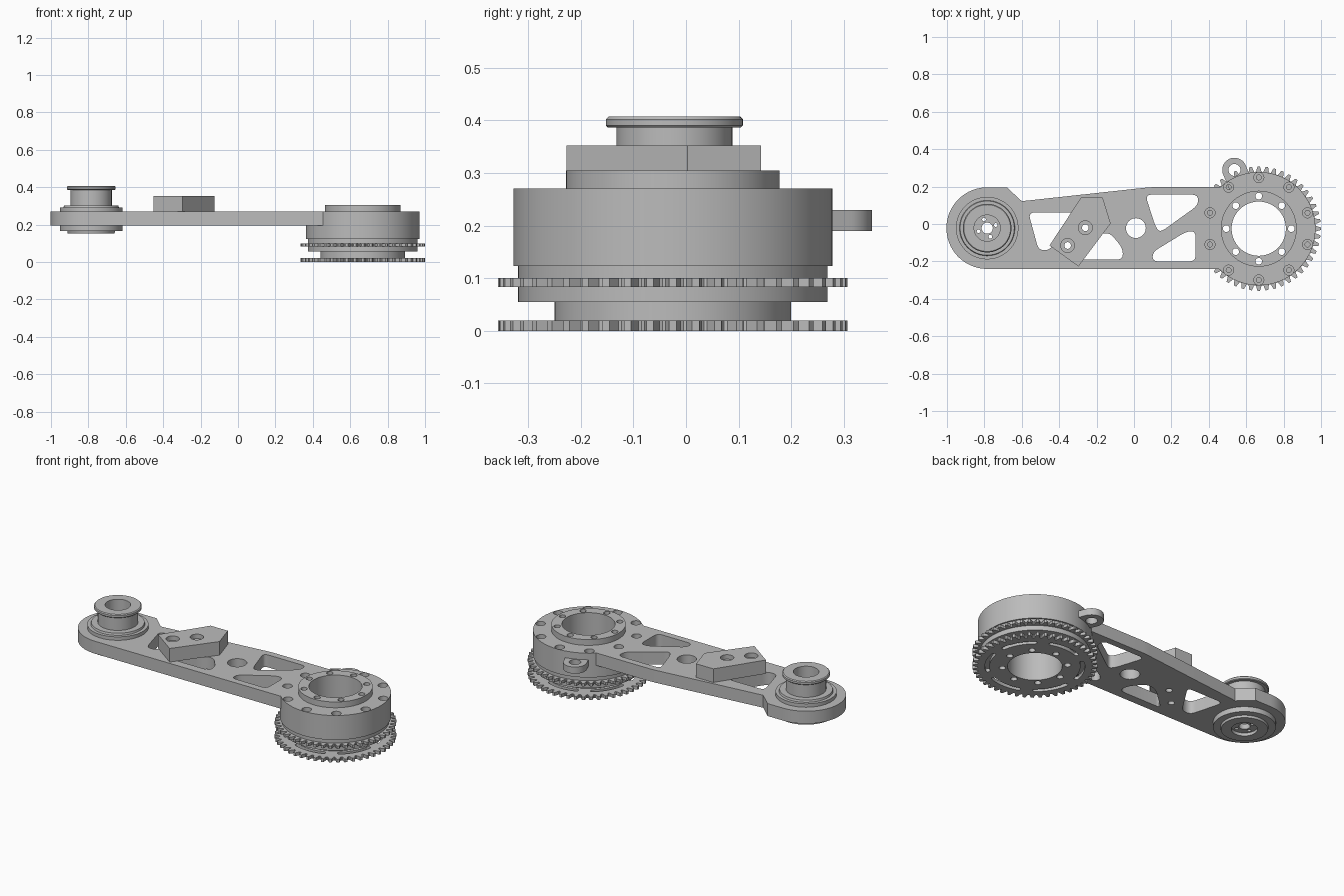
import bpy, bmesh, math
from mathutils import Vector

if "Cube" in bpy.data.objects:
    bpy.data.objects.remove(bpy.data.objects["Cube"])

HUB = (0.667, -0.025)      # axis of the large sprocket hub
PIV = (-0.785, -0.022)     # axis of the small pivot bearing

metal = bpy.data.materials.new("grey_metal")
metal.diffuse_color = (0.5, 0.5, 0.5, 1)
metal.use_nodes = True
metal.node_tree.nodes["Principled BSDF"].inputs["Base Color"].default_value = metal.diffuse_color


def finish(name, mesh):
    """Clean a mesh, link it and shade it smooth with sharp edges."""
    bm = bmesh.new()
    bm.from_mesh(mesh)
    bmesh.ops.remove_doubles(bm, verts=bm.verts, dist=1e-5)
    bmesh.ops.recalc_face_normals(bm, faces=bm.faces)
    bm.to_mesh(mesh)
    bm.free()
    mesh.materials.clear()
    mesh.materials.append(metal)
    ob = bpy.data.objects.new(name, mesh)
    bpy.context.collection.objects.link(ob)
    bpy.ops.object.select_all(action='DESELECT')
    ob.select_set(True)
    bpy.context.view_layer.objects.active = ob
    bpy.ops.object.shade_smooth_by_angle(angle=math.radians(30))
    return ob


def plate(name, loops, z0, z1):
    """Extrude an outline (first loop) with holes (other loops) from z0 to z1."""
    cu = bpy.data.curves.new(name + "_profile", 'CURVE')
    cu.dimensions = '2D'
    cu.fill_mode = 'BOTH'
    cu.extrude = (z1 - z0) / 2
    for loop in loops:
        sp = cu.splines.new('POLY')
        sp.points.add(len(loop) - 1)
        for p, (x, y) in zip(sp.points, loop):
            p.co = (x, y, 0, 1)
        sp.use_cyclic_u = True
    tmp = bpy.data.objects.new(name + "_profile", cu)
    bpy.context.collection.objects.link(tmp)
    dg = bpy.context.evaluated_depsgraph_get()
    mesh = bpy.data.meshes.new_from_object(tmp.evaluated_get(dg))
    bpy.data.objects.remove(tmp)
    ob = finish(name, mesh)
    ob.location.z = (z0 + z1) / 2
    return ob


def lathe(name, profile, centre, n=72):
    """Spin a closed (radius, z) profile about a vertical axis."""
    verts, faces, m = [], [], len(profile)
    for i in range(n):
        a = 2 * math.pi * i / n
        verts += [(centre[0] + r * math.cos(a), centre[1] + r * math.sin(a), z) for r, z in profile]
        for j in range(m):
            k, i2 = (j + 1) % m, (i + 1) % n
            faces.append((i * m + j, i2 * m + j, i2 * m + k, i * m + k))
    mesh = bpy.data.meshes.new(name)
    mesh.from_pydata(verts, [], faces)
    return finish(name, mesh)


def arc(c, r, a0, a1, n):
    return [(c[0] + r * math.cos(math.radians(a0 + (a1 - a0) * i / n)),
             c[1] + r * math.sin(math.radians(a0 + (a1 - a0) * i / n))) for i in range(n + 1)]


def circle(c, r, n=72):
    return arc(c, r, 0, 360, n)[:-1]


def ring_of_holes(c, rad, r, count, start):
    return [circle(p, r, 20) for p in arc(c, rad, start, start + 360, count)[:-1]]


def rounded(pts, r):
    """Round the corners of a polygon."""
    pts, out = [Vector(p) for p in pts], []
    for i, p in enumerate(pts):
        ends = []
        for q in (pts[i - 1], pts[(i + 1) % len(pts)]):
            d = q - p
            ends.append(p + d.normalized() * min(r, d.length * 0.45))
        for k in range(6):
            t = k / 5
            out.append(tuple(ends[0] * (1 - t) ** 2 + p * 2 * t * (1 - t) + ends[1] * t * t))
    return out


def teeth(c, root, tip, count):
    """Sprocket outline with tapered teeth."""
    out, s = [], 360 / count
    for i in range(count):
        for f, r in ((-0.36, root), (-0.16, tip), (0.16, tip), (0.36, root), (0.5, root - 0.003)):
            out += arc(c, r, (i + f) * s, 0, 1)[:1]
    return out


def slot(c, r0, r1, a0, a1):
    """Curved slot with rounded ends."""
    outer, inner = arc(c, r1, a0, a1, 14), arc(c, r0, a1, a0, 14)
    mid, w = (r0 + r1) / 2, (r1 - r0) / 2
    e1, e0 = arc(c, mid, a1, a0, 1)
    return outer + arc(e1, w, a1, a1 + 180, 8)[1:-1] + inner + arc(e0, w, a0 + 180, a0 + 360, 8)[1:-1]


# Lightened arm: round pivot end, straight lower edge, concave end against the hub
def hub_angle(y):
    return 180 - math.degrees(math.asin((y - HUB[1]) / 0.302))


outline = (arc(PIV, 0.218, 90, 270, 40) + arc(HUB, 0.302, hub_angle(-0.24), hub_angle(0.197), 24)
           + [(0.10, 0.197), (0.06, 0.194), (-0.60, 0.122), (-0.68, 0.196)])
windows = [
    [(-0.565, 0.062), (-0.32, 0.062), (-0.45, -0.14), (-0.51, -0.14)],
    [(-0.345, -0.19), (-0.06, -0.19), (-0.06, -0.13), (-0.13, -0.045), (-0.20, -0.058)],
    [(0.06, 0.157), (0.342, 0.157), (0.342, 0.10), (0.14, -0.045), (0.115, -0.015)],
    [(0.10, -0.20), (0.33, -0.20), (0.33, -0.04), (0.28, -0.04), (0.10, -0.15)],
]
bracket_holes = [(-0.355, -0.115), (-0.26, -0.02)]
plate("arm", [outline, circle(PIV, 0.167), circle((0.01, -0.022), 0.053, 40)]
      + [rounded(w, 0.035) for w in windows]
      + [circle(p, 0.018, 20) for p in bracket_holes], 0.195, 0.27)

# Stop bracket with counterbored bolt holes
block = [(-0.452, -0.115), (-0.282, 0.143), (-0.168, 0.143), (-0.125, 0.003), (-0.297, -0.227)]
plate("bracket_base", [block] + [circle(p, 0.018, 20) for p in bracket_holes], 0.27, 0.325)
plate("bracket_top", [block] + [circle(p, 0.037, 32) for p in bracket_holes], 0.325, 0.352)

# Pivot bearing and flanged post
lathe("pivot_post", [
    (0.07, 0.152), (0.125, 0.152), (0.128, 0.165), (0.167, 0.165), (0.167, 0.291), (0.148, 0.291),
    (0.145, 0.303), (0.11, 0.303), (0.11, 0.386), (0.126, 0.386), (0.13, 0.39), (0.13, 0.402),
    (0.125, 0.407), (0.07, 0.407)], PIV)
plate("pivot_web", [circle(PIV, 0.0705), circle(PIV, 0.03, 32)]
      + ring_of_holes(PIV, 0.049, 0.01, 4, 20), 0.17, 0.20)

# Hub stack: every layer shares the bore and eight through holes
through = [circle(HUB, 0.145)] + ring_of_holes(HUB, 0.174, 0.018, 8, 0)


def hub_layer(name, edge, z0, z1, extra=()):
    plate(name, [edge] + through + list(extra), z0, z1)


toothed = teeth(HUB, 0.306, 0.332, 48)
slots = [slot(HUB, 0.242, 0.266, a - 20, a + 20) for a in range(30, 390, 60)]
hub_layer("lower_sprocket", toothed, 0.0, 0.02, slots)
hub_layer("spacer_sleeve", circle(HUB, 0.225), 0.02, 0.055)
hub_layer("lower_drum", circle(HUB, 0.294, 96), 0.055, 0.083)
hub_layer("upper_sprocket", toothed, 0.083, 0.10)
hub_layer("upper_drum", circle(HUB, 0.294, 96), 0.10, 0.123)
hub_layer("hub_body", circle(HUB, 0.303, 96), 0.123, 0.245, ring_of_holes(HUB, 0.274, 0.013, 10, 90))
hub_layer("hub_rim", circle(HUB, 0.303, 96), 0.245, 0.27, ring_of_holes(HUB, 0.274, 0.027, 10, 90))
hub_layer("top_ring", circle(HUB, 0.203), 0.27, 0.305)

# Side lug with eye hole
EYE = (0.537, 0.289)
d = (Vector(HUB) - Vector(EYE)).normalized()
ang = math.degrees(math.atan2(d.y, d.x))
lug = arc(EYE, 0.065, ang + 90, ang + 270, 28)
lug += [tuple(Vector(lug[-1]) + d * 0.1), tuple(Vector(lug[0]) + d * 0.1)]
plate("side_lug", [lug, circle(EYE, 0.032, 32)], 0.19, 0.23)
